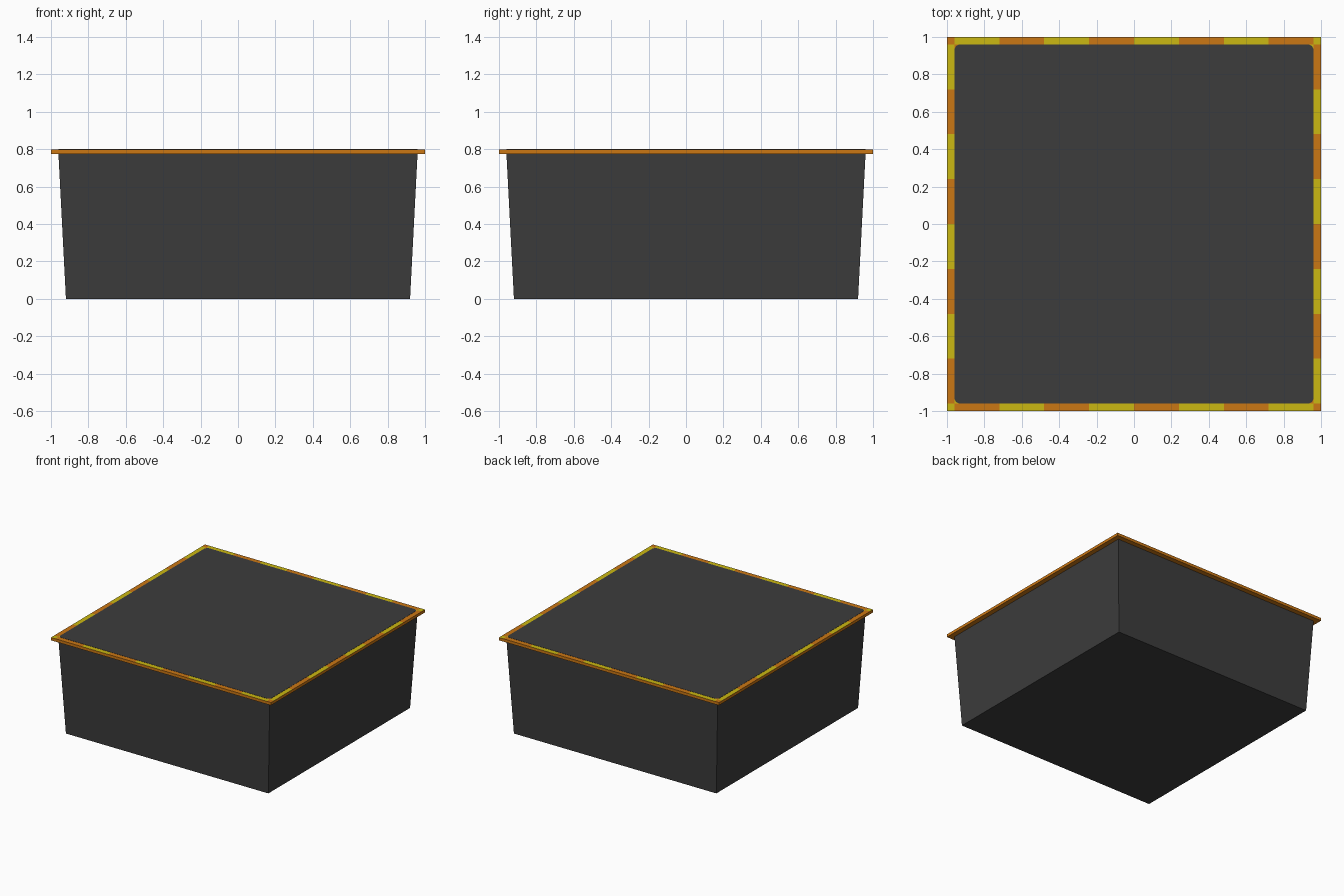
import bpy, bmesh, math
from mathutils import Vector

if "Cube" in bpy.data.objects:
    bpy.data.objects.remove(bpy.data.objects["Cube"])


def material(name, rgb):
    m = bpy.data.materials.new(name)
    m.diffuse_color = (*rgb, 1)
    m.use_nodes = True
    m.node_tree.nodes["Principled BSDF"].inputs["Base Color"].default_value = m.diffuse_color
    return m


charcoal = material("charcoal", (0.046, 0.046, 0.046))
orange = material("orange", (0.60, 0.185, 0.007))
yellow = material("yellow", (0.60, 0.48, 0.006))


def finish(bm, name, mats):
    bmesh.ops.recalc_face_normals(bm, faces=bm.faces)
    mesh = bpy.data.meshes.new(name)
    bm.to_mesh(mesh)
    bm.free()
    for m in mats:
        mesh.materials.append(m)
    obj = bpy.data.objects.new(name, mesh)
    bpy.context.collection.objects.link(obj)
    return obj


def box(half_bottom, half_top, z0, z1):
    bm = bmesh.new()
    bmesh.ops.create_cube(bm, size=2)
    for v in bm.verts:
        top = v.co.z > 0
        h = half_top if top else half_bottom
        v.co = Vector((v.co.x * h, v.co.y * h, z1 if top else z0))
    return bm


RIM_LOW, RIM_TOP, TOP = 0.775, 0.7985, 0.80
CELL = 0.24

# Tapered body
finish(box(0.92, 0.96, 0, RIM_LOW), "tapered_body", [charcoal])

# Rim: slab cut into cells, top painted as a checker so its border reads as stripes
bm = box(1, 1, RIM_LOW, RIM_TOP)
for axis in (Vector((1, 0, 0)), Vector((0, 1, 0))):
    for i in range(-4, 5):
        bmesh.ops.bisect_plane(bm, geom=bm.verts[:] + bm.edges[:] + bm.faces[:],
                               plane_co=axis * i * CELL, plane_no=axis)
inner = [f for f in bm.faces
         if max(abs(c) for c in f.calc_center_median().xy) < 3 * CELL]
bmesh.ops.delete(bm, geom=inner, context='FACES')  # hidden under the lid
bm.normal_update()
for f in bm.faces:
    c = f.calc_center_median()
    if f.normal.z > 0.5:
        odd = (math.floor(c.x / CELL) + math.floor(c.y / CELL)) % 2
        f.material_index = 0 if odd else 1
finish(bm, "striped_rim", [orange, yellow])

# Lid panel with rounded corners, set in the rim
bm = bmesh.new()
half, radius, steps = 0.96, 0.03, 5
outline = []
for q in range(4):
    mid = math.pi / 4 + q * math.pi / 2
    cx = math.copysign(half - radius, math.cos(mid))
    cy = math.copysign(half - radius, math.sin(mid))
    for k in range(steps + 1):
        a = (q + k / steps) * math.pi / 2
        outline.append(bm.verts.new((cx + radius * math.cos(a),
                                     cy + radius * math.sin(a), TOP - 0.003)))
face = bm.faces.new(outline)
ext = bmesh.ops.extrude_face_region(bm, geom=[face])
for v in ext["geom"]:
    if isinstance(v, bmesh.types.BMVert):
        v.co.z = TOP
finish(bm, "lid_panel", [charcoal])
